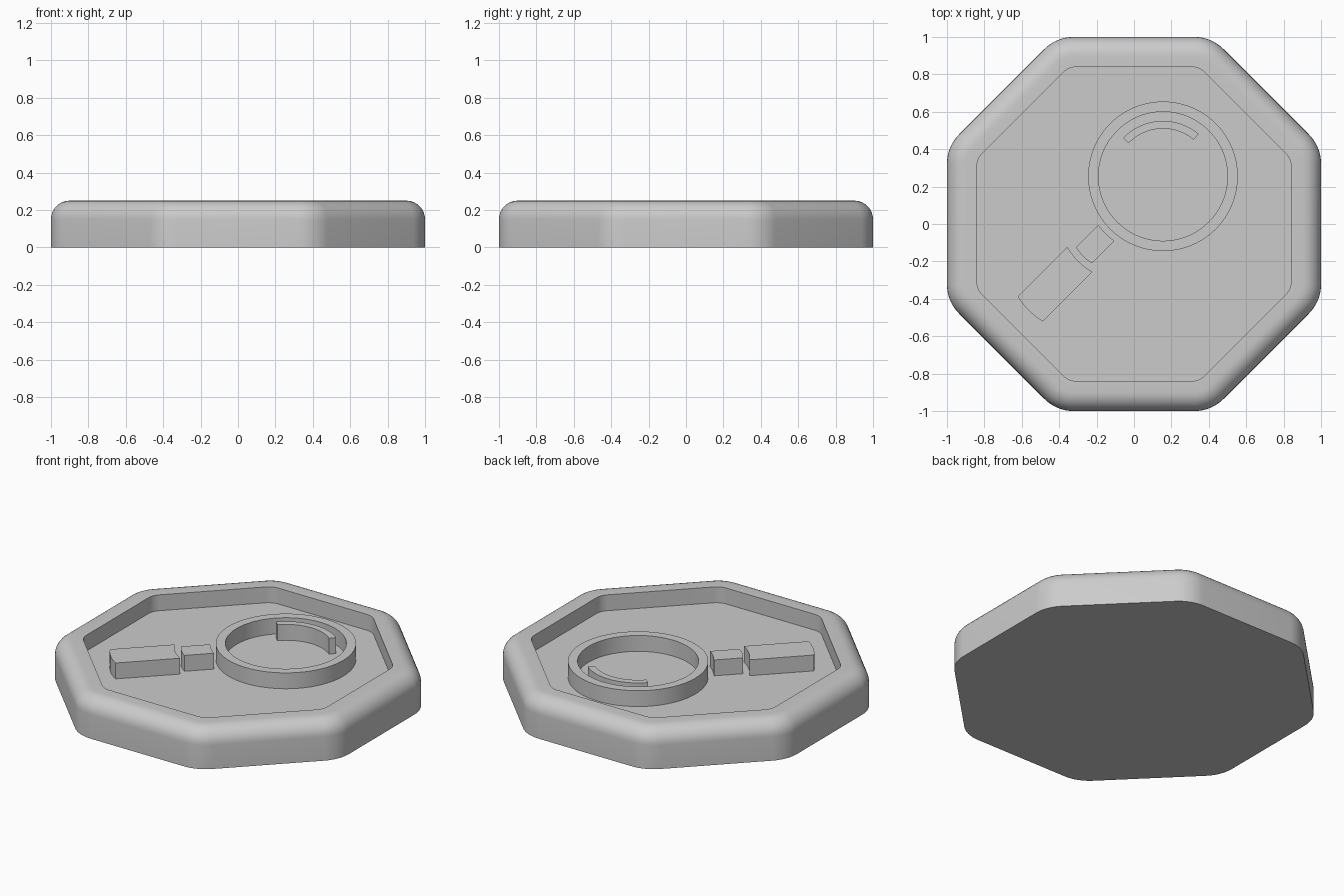
import bpy, bmesh
from math import pi, sin, cos, tan, radians
from mathutils import Vector, Matrix

default = bpy.data.objects.get("Cube")
if default:
    bpy.data.objects.remove(default, do_unlink=True)

TOP, FLOOR = 0.25, 0.15
CENTRE = Vector((0.155, 0.255, 0))

grey = bpy.data.materials.new("plain grey")
grey.use_nodes = True
grey.diffuse_color = (0.6, 0.6, 0.6, 1)
grey.node_tree.nodes["Principled BSDF"].inputs["Base Color"].default_value = (0.6, 0.6, 0.6, 1)


def finish(name, bm, location=(0, 0, 0)):
    bmesh.ops.recalc_face_normals(bm, faces=bm.faces)
    mesh = bpy.data.meshes.new(name)
    bm.to_mesh(mesh)
    bm.free()
    mesh.shade_smooth()
    mesh.set_sharp_from_angle(angle=radians(30))
    mesh.materials.append(grey)
    obj = bpy.data.objects.new(name, mesh)
    obj.location = location
    bpy.context.collection.objects.link(obj)
    return obj


def octagon(apothem, radius, z, steps=8):
    """Octagon outline with rounded corners."""
    points = []
    for i in range(8):
        mid = pi / 8 + i * pi / 4
        corner = (apothem - radius) / cos(pi / 8)
        for s in range(steps + 1):
            a = mid - pi / 8 + s / steps * pi / 4
            points.append((corner * cos(mid) + radius * cos(a),
                           corner * sin(mid) + radius * sin(a), z))
    return points


def loft(name, outlines, cap=True, closed=False, location=(0, 0, 0)):
    """Skin a stack of matching outlines, capping or joining the two ends."""
    bm = bmesh.new()
    rings = [[bm.verts.new(p) for p in outline] for outline in outlines]
    count = len(rings[0])
    pairs = list(zip(rings, rings[1:]))
    if closed:
        pairs.append((rings[-1], rings[0]))
    for low, high in pairs:
        for i in range(count):
            j = (i + 1) % count
            bm.faces.new((low[i], low[j], high[j], high[i]))
    if cap:
        bm.faces.new(rings[0])
        bm.faces.new(rings[-1])
    return finish(name, bm, location)


def slab(name, outline):
    """Raised flat shape standing on the recess floor."""
    loft(name, [[(x, y, z) for x, y in outline] for z in (FLOOR, TOP)], location=CENTRE)


def handle_piece(name, near, far, half, bow_near, bow_far, steps=10):
    """Bar along the lower-left diagonal with bowed ends."""
    turn = Matrix.Rotation(radians(-135), 2)
    side = [-1 + 2 * s / steps for s in range(steps + 1)]
    outline = [Vector((far + bow_far * (1 - t * t), half * t)) for t in side]
    outline += [Vector((near + bow_near * (1 - t * t), half * t)) for t in reversed(side)]
    slab(name, [tuple(turn @ p) for p in outline])


# Octagonal tray: rounded shoulder, flat rim, sunken floor
fillet = 0.1
layers = [octagon(1, 0.22, 0)]
for k in range(9):
    a = k / 8 * pi / 2
    inset = fillet * (1 - cos(a))
    layers.append(octagon(1 - inset, 0.22 - inset, TOP - fillet + fillet * sin(a)))
layers += [octagon(0.84, 0.1, TOP), octagon(0.84, 0.1, FLOOR)]
loft("octagonal_tray", layers)

# Lens ring
def circle(radius, z, steps=96):
    return [(radius * cos(2 * pi * i / steps), radius * sin(2 * pi * i / steps), z)
            for i in range(steps)]

loft("lens_ring", [circle(0.4, FLOOR), circle(0.4, TOP), circle(0.345, TOP), circle(0.345, FLOOR)],
     cap=False, closed=True, location=CENTRE)

# Curved glint inside the ring
angles = [radians(50 + 86 * s / 24) for s in range(25)]
slab("lens_glint", [(0.296 * cos(a), 0.296 * sin(a)) for a in angles]
     + [(0.255 * cos(a), 0.255 * sin(a)) for a in reversed(angles)])

# Neck and grip
handle_piece("handle_neck", 0.428, 0.597, 0.061, 0.005, 0.008)
handle_piece("handle_grip", 0.629, 1.003, 0.094, 0.012, 0.012)
